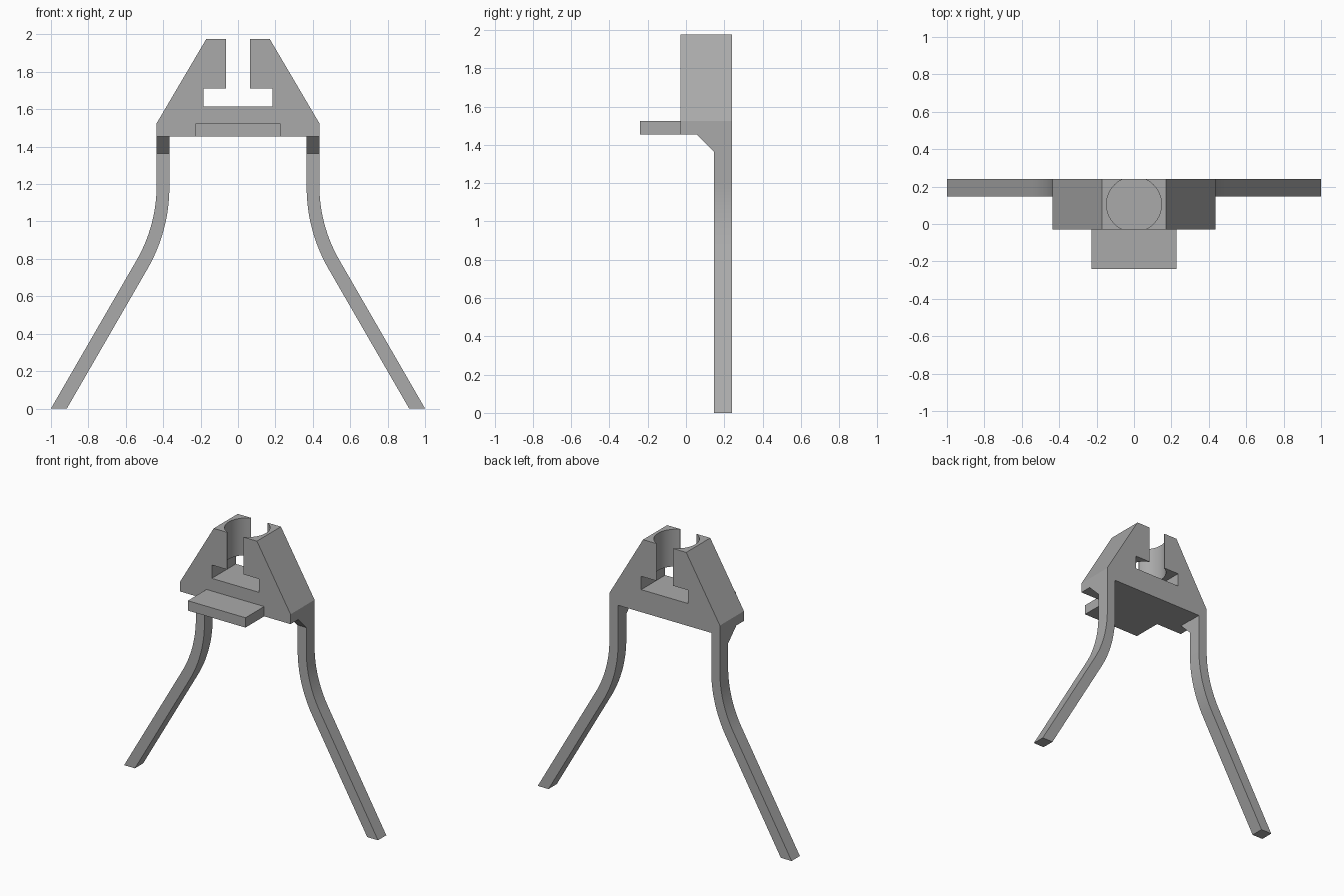
import bpy, bmesh, math
from mathutils import Matrix, Vector

cube = bpy.data.objects.get("Cube")
if cube:
    bpy.data.objects.remove(cube, do_unlink=True)

grey = bpy.data.materials.new("plain grey")
grey.use_nodes = True
COLOR = (0.4, 0.4, 0.4, 1)
grey.diffuse_color = COLOR
grey.node_tree.nodes["Principled BSDF"].inputs["Base Color"].default_value = COLOR


def finish(name, bm):
    bmesh.ops.recalc_face_normals(bm, faces=bm.faces)
    mesh = bpy.data.meshes.new(name)
    bm.to_mesh(mesh)
    bm.free()
    mesh.materials.append(grey)
    obj = bpy.data.objects.new(name, mesh)
    bpy.context.collection.objects.link(obj)
    return obj


def prism(name, points, offset):
    """Extrude a closed outline of 3D points along an offset."""
    bm = bmesh.new()
    face = bm.faces.new([bm.verts.new(p) for p in points])
    ext = bmesh.ops.extrude_face_region(bm, geom=[face])
    moved = [g for g in ext["geom"] if isinstance(g, bmesh.types.BMVert)]
    bmesh.ops.translate(bm, verts=moved, vec=offset)
    return finish(name, bm)


def smooth(obj, angle):
    bpy.ops.object.select_all(action="DESELECT")
    obj.select_set(True)
    bpy.context.view_layer.objects.active = obj
    bpy.ops.object.shade_smooth_by_angle(angle=math.radians(angle))


FRONT, LEG_FRONT, BACK = -0.03, 0.147, 0.24
BASE, SHOULDER, TOP = 1.455, 1.525, 1.975

# Clamp body: tapered block with a T-shaped slot running front to back
half = [(0.435, BASE), (0.435, SHOULDER), (0.17, TOP), (0.065, TOP),
        (0.065, 1.71), (0.185, 1.71), (0.185, 1.615)]
outline = half + [(-x, z) for x, z in reversed(half)]
body = prism("clamp_body", [(x, FRONT, z) for x, z in outline], (0, BACK - FRONT, 0))

# Round socket bored down between the jaws
bm = bmesh.new()
bmesh.ops.create_cone(bm, cap_ends=True, segments=64, radius1=0.147, radius2=0.147,
                      depth=0.5, matrix=Matrix.Translation((0, (FRONT + BACK) / 2, 1.91)))
cutter = finish("socket_cutter", bm)
cutter.hide_render = True
bore = body.modifiers.new("socket", "BOOLEAN")
bore.operation, bore.solver, bore.object = "DIFFERENCE", "EXACT", cutter
bpy.ops.object.select_all(action="DESELECT")
bpy.context.view_layer.objects.active = body
body.select_set(True)
bpy.ops.object.modifier_apply(modifier=bore.name)
bpy.data.objects.remove(cutter, do_unlink=True)
smooth(body, 20)

# Front shelf
prism("front_shelf", [(-0.227, -0.24, BASE), (0.227, -0.24, BASE),
                      (0.227, -0.24, SHOULDER), (-0.227, -0.24, SHOULDER)],
      (0, FRONT + 0.24, 0))


def leg_edge(x, foot, radius, steps=14):
    """Vertical line, rounded bend, then a straight splayed run to the foot."""
    splay = math.radians(30)
    start = (foot - x) / math.tan(splay) + radius * math.tan(splay / 2)
    pts = [(x, BASE)]
    for i in range(steps + 1):
        a = splay * i / steps
        pts.append((x + radius * (1 - math.cos(a)), start - radius * math.sin(a)))
    return pts + [(foot, 0)]


# Bent legs and the sloped gussets in front of their tops
for side, s in (("left", 1), ("right", -1)):
    edges = leg_edge(0.435, 1.0, 0.80) + leg_edge(0.367, 0.915, 0.87)[::-1]
    leg = prism(side + "_leg", [(s * x, LEG_FRONT, z) for x, z in edges],
                (0, BACK - LEG_FRONT, 0))
    smooth(leg, 20)
    prism(side + "_gusset", [(s * 0.365, 0.055, BASE), (s * 0.365, LEG_FRONT, BASE),
                             (s * 0.365, LEG_FRONT, 1.363)], Vector((s * 0.07, 0, 0)))
